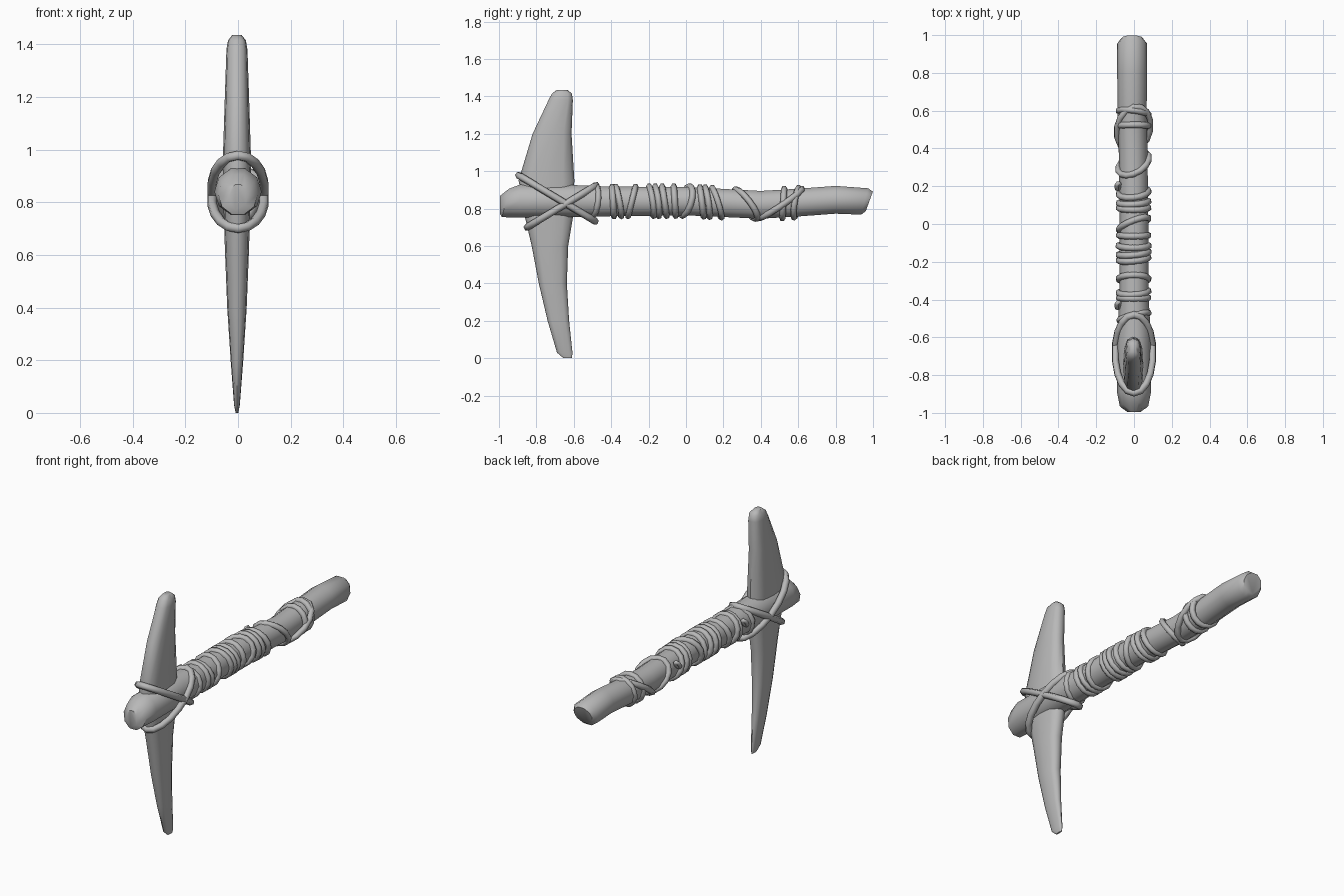
import bpy, bmesh
from math import sin, cos, tau, copysign

cube = bpy.data.objects.get("Cube")
if cube:
    bpy.data.objects.remove(cube, do_unlink=True)

grey = bpy.data.materials.new("plain grey")
grey.use_nodes = True
colour = (0.48, 0.48, 0.48, 1)
grey.diffuse_color = colour
grey.node_tree.nodes["Principled BSDF"].inputs["Base Color"].default_value = colour


def finish(obj, angle):
    obj.data.materials.append(grey)
    bpy.ops.object.select_all(action='DESELECT')
    obj.select_set(True)
    bpy.context.view_layer.objects.active = obj
    bpy.ops.object.shade_smooth_by_angle(angle=angle)


def loft(name, rings, angle=0.8):
    """Skin a list of equal-length point rings and cap both ends."""
    bm = bmesh.new()
    rows = [[bm.verts.new(p) for p in ring] for ring in rings]
    n = len(rows[0])
    for low, high in zip(rows, rows[1:]):
        for i in range(n):
            j = (i + 1) % n
            bm.faces.new((low[i], low[j], high[j], high[i]))
    bm.faces.new(rows[0])
    bm.faces.new(rows[-1])
    bmesh.ops.recalc_face_normals(bm, faces=bm.faces)
    mesh = bpy.data.meshes.new(name)
    bm.to_mesh(mesh)
    bm.free()
    obj = bpy.data.objects.new(name, mesh)
    bpy.context.collection.objects.link(obj)
    finish(obj, angle)


def power(v, e):
    return copysign(abs(v) ** e, v)


# Handle: y, slant of the ring, centre x, centre z, half width, half height
STATIONS = [
    (-0.995, 0.00, 0.00, 0.82, 0.035, 0.05),
    (-0.965, 0.02, 0.00, 0.83, 0.075, 0.08),
    (-0.89, 0.00, 0.00, 0.84, 0.09, 0.092),
    (-0.60, 0.00, 0.00, 0.84, 0.09, 0.09),
    (-0.40, 0.00, 0.00, 0.838, 0.078, 0.083),
    (0.00, 0.00, 0.00, 0.84, 0.076, 0.08),
    (0.40, 0.00, -0.005, 0.82, 0.076, 0.078),
    (0.60, 0.00, -0.01, 0.832, 0.077, 0.078),
    (0.80, 0.00, -0.01, 0.847, 0.079, 0.078),
    (0.955, 0.02, -0.01, 0.838, 0.079, 0.074),
    (0.98, 0.02, -0.01, 0.838, 0.06, 0.055),
]
SIDES = 10
loft("handle", [
    [(cx + rx * cos(tau * i / SIDES),
      y + slant * sin(tau * i / SIDES),
      cz + rz * sin(tau * i / SIDES)) for i in range(SIDES)]
    for y, slant, cx, cz, rx, rz in STATIONS])

# Double-ended blade: z, front edge y, back edge y, half thickness
BLADE = [
    (0.0, -0.655, -0.61, 0.005),
    (0.03, -0.69, -0.607, 0.011),
    (0.2, -0.74, -0.625, 0.024),
    (0.4, -0.787, -0.637, 0.037),
    (0.6, -0.825, -0.63, 0.045),
    (0.75, -0.86, -0.605, 0.05),
    (0.95, -0.895, -0.597, 0.054),
    (1.2, -0.82, -0.612, 0.046),
    (1.38, -0.735, -0.605, 0.04),
    (1.415, -0.717, -0.61, 0.034),
    (1.435, -0.69, -0.635, 0.018),
]
EDGES = 12
loft("blade", [
    [(-0.004 + w * power(cos(tau * i / EDGES), 0.75),
      (f + b) / 2 + (b - f) / 2 * power(sin(tau * i / EDGES), 0.75), z)
     for i in range(EDGES)]
    for z, f, b, w in BLADE])


def cord(name, centre, up, side, radius=0.017, count=14):
    """Closed loop of cord spanned by an upward and a sideways axis."""
    curve = bpy.data.curves.new(name, 'CURVE')
    curve.dimensions = '3D'
    curve.bevel_depth = radius
    curve.bevel_resolution = 1
    spline = curve.splines.new('POLY')
    spline.points.add(count - 1)
    spline.use_cyclic_u = True
    for i, point in enumerate(spline.points):
        c, s = cos(tau * i / count), sin(tau * i / count)
        point.co = [o + u * c + v * s for o, u, v in zip(centre, up, side)] + [1]
    helper = bpy.data.objects.new(name + "_path", curve)
    bpy.context.collection.objects.link(helper)
    bpy.context.view_layer.update()
    mesh = bpy.data.meshes.new_from_object(
        helper.evaluated_get(bpy.context.evaluated_depsgraph_get()))
    bpy.data.objects.remove(helper, do_unlink=True)
    mesh.materials.clear()
    obj = bpy.data.objects.new(name, mesh)
    bpy.context.collection.objects.link(obj)
    finish(obj, 1.1)


def handle_height(y):
    for a, b in zip(STATIONS, STATIONS[1:]):
        if a[0] <= y <= b[0]:
            return a[3] + (b[3] - a[3]) * (y - a[0]) / (b[0] - a[0])


# Crossed lashings that tie the blade to the handle
cord("lashing_over", (0, -0.69, 0.855), (0, -0.205, 0.123), (0.1, 0, 0), 0.019, 18)
cord("lashing_under", (0, -0.665, 0.812), (0, 0.185, 0.112), (0.1, 0, 0), 0.019, 18)
cord("lashing_collar", (0, -0.49, 0.838), (0, 0.01, 0.08), (0.08, 0.02, 0), 0.016)

# Handle wraps: y, lean of the top, lean of the +x side, half width
WRAPS = [
    (-0.39, -0.005, 0.0, 0.08),
    (-0.36, -0.015, 0.005, 0.08),
    (-0.29, 0.02, 0.0, 0.08),
    (-0.185, -0.012, 0.008, 0.08),
    (-0.155, -0.01, 0.008, 0.082),
    (-0.115, -0.012, 0.0, 0.082),
    (-0.06, -0.005, 0.0, 0.08),
    (0.0, 0.02, 0.03, 0.08),
    (0.085, -0.01, 0.0, 0.08),
    (0.115, -0.012, 0.005, 0.08),
    (0.165, -0.025, 0.008, 0.08),
    (0.32, -0.055, 0.03, 0.082),
    (0.505, 0.115, 0.02, 0.09),
    (0.52, 0.005, 0.0, 0.08),
    (0.59, 0.012, -0.01, 0.08),
]
for k, (y, lean, twist, width) in enumerate(WRAPS):
    cord(f"handle_wrap_{k + 1}", (-0.002, y, handle_height(y)),
         (0, lean, 0.079), (width, twist, 0))

# Loose cord ends tucked against the side of the handle
for y in (-0.43, 0.2):
    cord("cord_end", (-0.085, y, handle_height(y) + 0.03),
         (0, 0.015, 0.02), (0.008, 0.005, 0), 0.012, 8)
